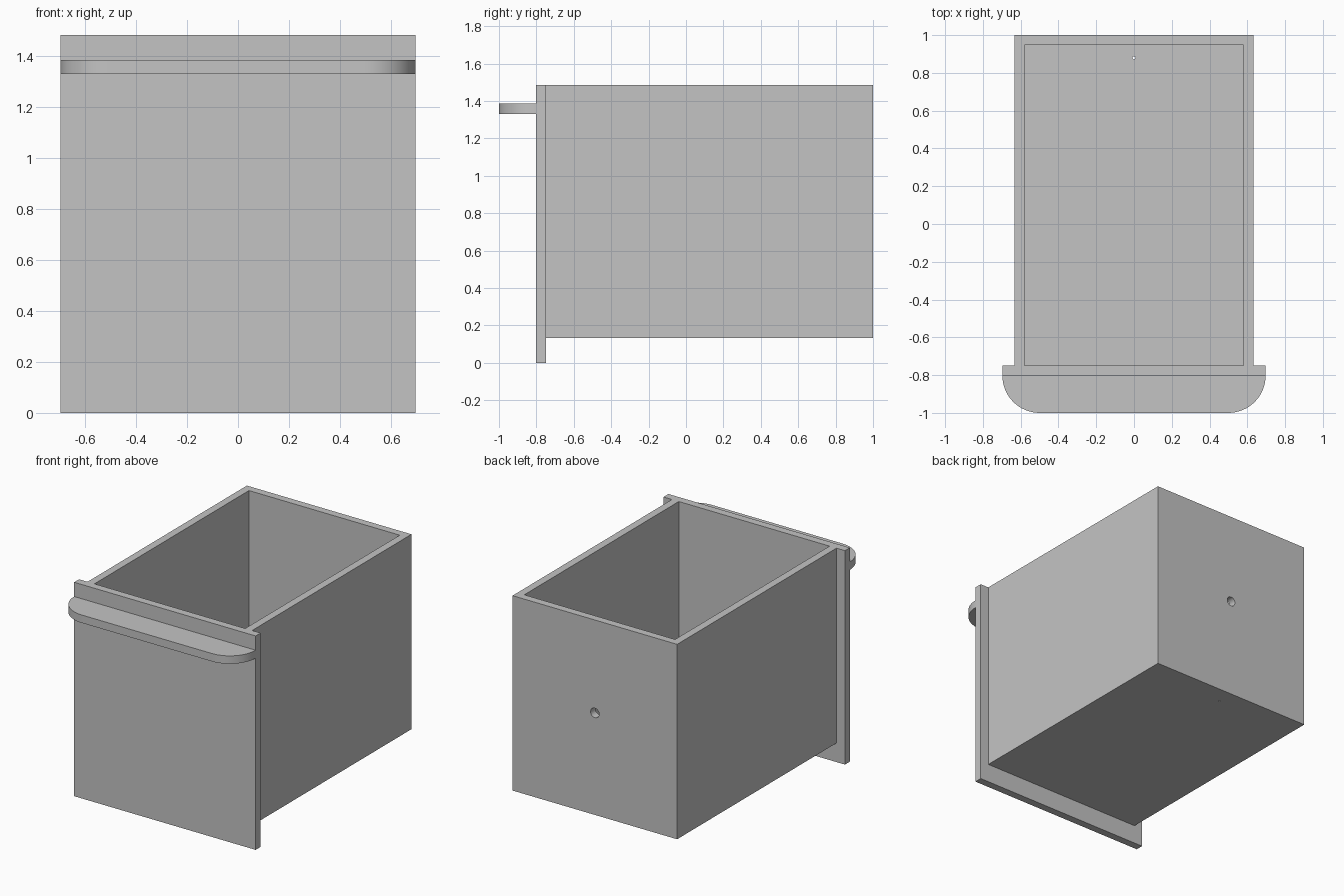
import bpy
import bmesh
from math import pi, sin, cos

if "Cube" in bpy.data.objects:
    bpy.data.objects.remove(bpy.data.objects["Cube"])

# Main dimensions
BACK, PANEL_BACK, PANEL_FRONT, GRIP_FRONT = 1.0, -0.748, -0.802, -1.0
HALF_TRAY, HALF_PANEL = 0.632, 0.697
WALL, TRAY_BOTTOM, TOP = 0.053, 0.132, 1.485

grey = bpy.data.materials.new("plain grey")
grey.use_nodes = True
colour = (0.55, 0.55, 0.55, 1)
grey.diffuse_color = colour
grey.node_tree.nodes["Principled BSDF"].inputs["Base Color"].default_value = colour


def add_object(name, bm):
    bmesh.ops.recalc_face_normals(bm, faces=bm.faces)
    mesh = bpy.data.meshes.new(name)
    bm.to_mesh(mesh)
    bm.free()
    mesh.materials.append(grey)
    obj = bpy.data.objects.new(name, mesh)
    bpy.context.collection.objects.link(obj)
    return obj


def box(name, x, y, z):
    bm = bmesh.new()
    bmesh.ops.create_cube(bm, size=1)
    for v in bm.verts:
        v.co = [lo + (c + 0.5) * (hi - lo) for c, (lo, hi) in zip(v.co, (x, y, z))]
    return add_object(name, bm)


def drill(name, radius, location, tilt=0):
    bpy.ops.mesh.primitive_cylinder_add(vertices=32, radius=radius, depth=0.3,
                                        location=location, rotation=(tilt, 0, 0))
    obj = bpy.context.object
    obj.name = name
    obj.data.materials.append(grey)
    return obj


def cut(target, cutter):
    mod = target.modifiers.new("cut", "BOOLEAN")
    mod.operation, mod.solver, mod.object = "DIFFERENCE", "EXACT", cutter
    bpy.context.view_layer.objects.active = target
    bpy.ops.object.modifier_apply(modifier=mod.name)
    bpy.data.objects.remove(cutter)


def smooth(obj):
    bpy.ops.object.select_all(action="DESELECT")
    obj.select_set(True)
    bpy.context.view_layer.objects.active = obj
    bpy.ops.object.shade_smooth_by_angle()


# Open tray: the cavity runs up to the back of the front panel
tray = box("drawer_tray", (-HALF_TRAY, HALF_TRAY), (PANEL_BACK, BACK), (TRAY_BOTTOM, TOP))
inner = HALF_TRAY - WALL
cut(tray, box("cavity", (-inner, inner), (PANEL_BACK - 0.2, BACK - WALL),
              (TRAY_BOTTOM + WALL, TOP + 0.2)))

# Round hole in the back wall and a pin hole in the floor
cut(tray, drill("back_hole", 0.033, (0, BACK, 0.84), pi / 2))
cut(tray, drill("floor_hole", 0.008, (0, 0.88, TRAY_BOTTOM)))
smooth(tray)

# Front panel
box("front_panel", (-HALF_PANEL, HALF_PANEL), (PANEL_FRONT, PANEL_BACK), (0, TOP))

# Ledge handle with rounded front corners
radius = PANEL_FRONT - GRIP_FRONT
bm = bmesh.new()
arc = [i * pi / 2 / 16 for i in range(17)]
right_side = [(HALF_PANEL - radius + radius * cos(a), PANEL_FRONT - radius * sin(a)) for a in arc]
outline = right_side + [(-x, y) for x, y in reversed(right_side)]
face = bm.faces.new([bm.verts.new((x, y, 1.331)) for x, y in outline])
raised = bmesh.ops.extrude_face_region(bm, geom=[face])["geom"]
bmesh.ops.translate(bm, vec=(0, 0, 0.055),
                    verts=[g for g in raised if isinstance(g, bmesh.types.BMVert)])
smooth(add_object("handle_ledge", bm))
